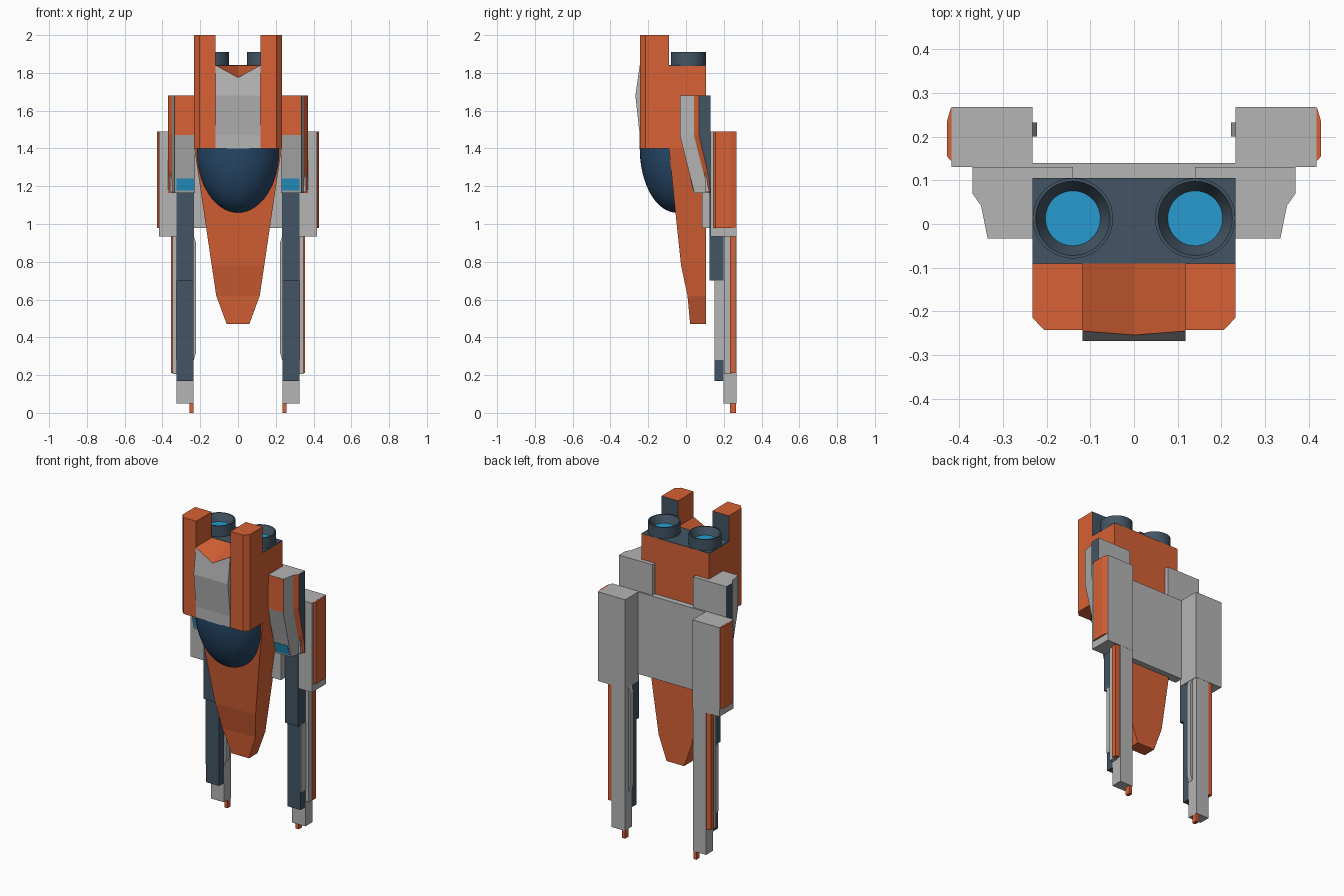
import bpy, bmesh, math

if "Cube" in bpy.data.objects:
    bpy.data.objects.remove(bpy.data.objects["Cube"])


def material(name, rgb):
    m = bpy.data.materials.new(name)
    m.diffuse_color = (*rgb, 1)
    m.use_nodes = True
    m.node_tree.nodes["Principled BSDF"].inputs["Base Color"].default_value = m.diffuse_color
    return m


GREY = material("grey", (0.46, 0.46, 0.46))
ORANGE = material("orange", (0.68, 0.12, 0.035))
DARK = material("slate", (0.055, 0.09, 0.125))
BLUE = material("canopy_blue", (0.02, 0.065, 0.14))
CYAN = material("cyan", (0.02, 0.33, 0.62))


def finish(name, bm, mats, mirror=False, smooth=False):
    bmesh.ops.recalc_face_normals(bm, faces=bm.faces[:])
    me = bpy.data.meshes.new(name)
    bm.to_mesh(me)
    bm.free()
    for m in mats:
        me.materials.append(m)
    ob = bpy.data.objects.new(name, me)
    bpy.context.collection.objects.link(ob)
    if mirror:
        ob.modifiers.new("Mirror", 'MIRROR').use_mirror_merge = False
    if smooth:
        bpy.ops.object.select_all(action='DESELECT')
        ob.select_set(True)
        bpy.context.view_layer.objects.active = ob
        bpy.ops.object.shade_smooth_by_angle(angle=math.radians(35))
    return ob


def loft(name, rings, mats, pick=lambda i, j: 0, end=0, **kw):
    """Skin closed rings and cap both ends; pick(ring, segment) gives the material slot."""
    bm = bmesh.new()
    vs = [[bm.verts.new(p) for p in r] for r in rings]
    n = len(vs[0])
    for i in range(len(vs) - 1):
        for j in range(n):
            k = (j + 1) % n
            f = bm.faces.new((vs[i][j], vs[i][k], vs[i + 1][k], vs[i + 1][j]))
            f.material_index = pick(i, j)
    bm.faces.new(vs[0][::-1])
    bm.faces.new(vs[-1]).material_index = end
    return finish(name, bm, mats, **kw)


def rect(x0, x1, y0, y1, z):
    return [(x0, y0, z), (x1, y0, z), (x1, y1, z), (x0, y1, z)]


def box(name, x, y, z, mat, mirror=False):
    return loft(name, [rect(*x, *y, z[0]), rect(*x, *y, z[1])], [mat], mirror=mirror)


# Fuselage: tapering nose and engine block
nose = [(0.47, 0.06, 0.022), (0.62, 0.115, 0.008), (0.78, 0.139, -0.026),
        (1.12, 0.189, -0.062), (1.4, 0.231, -0.09), (1.84, 0.232, -0.09)]
loft("fuselage", [rect(-w, w, y, 0.105, z) for z, w, y in nose], [ORANGE])
box("engine_deck", (-0.232, 0.232), (-0.09, 0.105), (1.836, 1.842), DARK)

# Twin dorsal towers with chamfered outer corner and dark rear face
section = [(0.118, -0.243), (0.205, -0.243), (0.232, -0.215), (0.232, -0.09), (0.118, -0.09)]
loft("tower", [[(x, y, z) for x, y in section] for z in (1.4, 2.0)], [ORANGE, DARK],
     lambda i, j: int(j == 3), mirror=True)

# Spine between the towers: bulged grey panel with notched orange top
spine = []
for x, y, z in ((-0.118, -0.245, 1.84), (0, -0.254, 1.775), (0.118, -0.245, 1.84)):
    spine.append([(x, -0.09, 1.4), (x, -0.245, 1.4), (x, -0.245, 1.47),
                  (x, -0.268, 1.68), (x, y, z), (x, -0.09, 1.84)])
loft("spine_panel", spine, [GREY, ORANGE], lambda i, j: int(j in (0, 4, 5)))

# Canopy: half ellipsoid
bm = bmesh.new()
bmesh.ops.create_uvsphere(bm, u_segments=48, v_segments=32, radius=1)
cut = bmesh.ops.bisect_plane(bm, geom=bm.verts[:] + bm.edges[:] + bm.faces[:], dist=1e-4,
                             plane_co=(0, 0, 0), plane_no=(0, 0, 1), clear_outer=True)
for v in bm.verts:
    v.co = (v.co.x * 0.222, v.co.y * 0.195 - 0.05, v.co.z * 0.34 + 1.4)
    v.co.y = min(v.co.y, 0.05)
finish("canopy", bm, [BLUE], smooth=True)

# Engine nozzles with glowing discs
profile = [(0.092, 1.835), (0.092, 1.91), (0.085, 1.91), (0.063, 1.865)]
turn = [math.tau * k / 40 for k in range(40)]
loft("engine_nozzle",
     [[(0.14 + r * math.cos(a), 0.013 + r * math.sin(a), z) for a in turn] for r, z in profile],
     [DARK, CYAN], end=1, mirror=True, smooth=True)

# Shoulder pods: slanted lower half, coloured strips, cyan vent
shoulder = []
for z, a, b, c in ((1.68, -0.033, 0.042, 0.07), (1.47, -0.033, 0.042, 0.07),
                   (1.24, 0.025, 0.10, 0.122), (1.18, 0.04, 0.115, 0.127),
                   (1.165, 0.044, 0.12, 0.129)):
    shoulder.append([(0.228, a, z), (0.335, a, z), (0.35, b, z),
                     (0.37, c, z), (0.37, 0.131, z), (0.228, 0.131, z)])
loft("shoulder_pod", shoulder, [GREY, ORANGE, DARK],
     lambda i, j: 1 if j == 2 or (j == 0 and i == 0) else 2 if j == 3 else 0, mirror=True)
loft("shoulder_vent", [rect(0.232, 0.326, 0.038, 0.06, 1.178),
                       rect(0.232, 0.326, 0.022, 0.06, 1.24)], [CYAN], mirror=True)
box("shoulder_bracket", (0.14, 0.36), (0.10, 0.13), (1.17, 1.68), GREY, True)

# Rear wing plate and outer pods
box("wing_plate", (-0.236, 0.236), (0.085, 0.14), (0.98, 1.49), GREY)
box("outer_pod", (0.232, 0.418), (0.13, 0.268), (0.935, 1.49), GREY, True)
loft("pod_side_panel",
     [[(0.41, 0.145, z), (0.419, 0.145, z), (0.428, 0.155, z),
       (0.428, 0.235, z), (0.419, 0.266, z), (0.41, 0.266, z)] for z in (0.98, 1.489)],
     [ORANGE], mirror=True)

# Long cannons hanging from the pods
X = (0.235, 0.325)
box("cannon_body", X, (0.198, 0.267), (0.05, 0.94), GREY, True)
box("cannon_upper_shroud", X, (0.125, 0.2), (0.70, 1.18), DARK, True)
box("cannon_front_rail", X, (0.15, 0.2), (0.17, 0.71), DARK, True)
box("rail_side_plate", (0.31, 0.329), (0.152, 0.199), (0.28, 0.70), GREY, True)
box("cannon_side_plate", (0.32, 0.347), (0.2, 0.24), (0.205, 0.94), GREY, True)
box("cannon_side_stripe", (0.32, 0.355), (0.232, 0.262), (0.21, 0.94), ORANGE, True)
box("cannon_tip", (0.235, 0.256), (0.232, 0.264), (0, 0.06), ORANGE, True)
loft("cannon_inner_rib",
     [rect(0.236 - d, 0.245, 0.2, 0.232, z)
      for z, d in ((0.28, 0.002), (0.32, 0.014), (0.90, 0.014), (0.935, 0.002))],
     [GREY], mirror=True)
